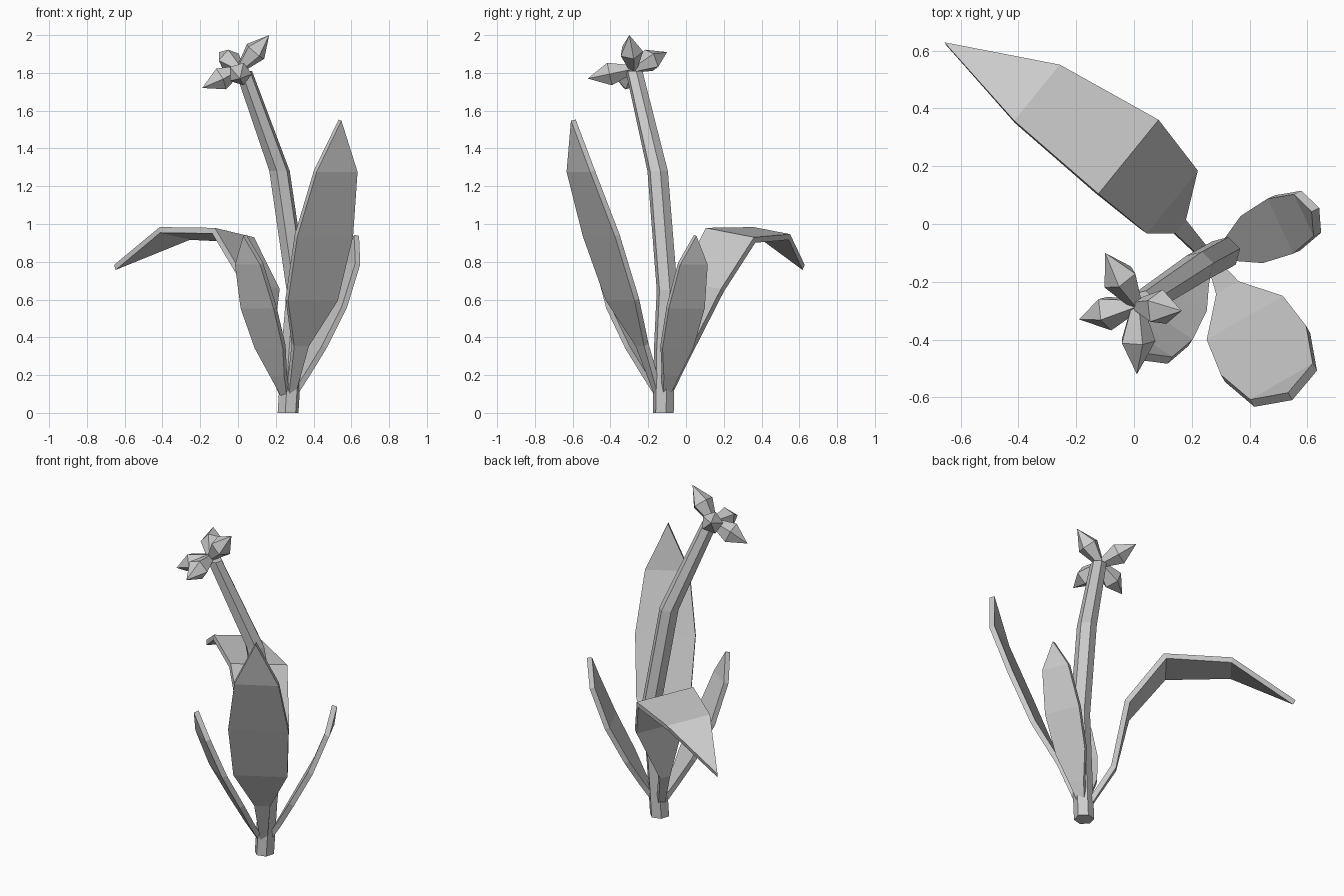
import bpy
import bmesh
from math import cos, sin, radians, pi
from mathutils import Vector

if "Cube" in bpy.data.objects:
    bpy.data.objects.remove(bpy.data.objects["Cube"])

BASE = Vector((0.265, -0.12, 0))
FLOWER = Vector((0.01, -0.28, 1.82))

grey = bpy.data.materials.new("plain_grey")
grey.use_nodes = True
grey.diffuse_color = (0.6, 0.6, 0.6, 1)
grey.node_tree.nodes["Principled BSDF"].inputs["Base Color"].default_value = (0.6, 0.6, 0.6, 1)


def make_object(name, bm):
    bmesh.ops.recalc_face_normals(bm, faces=bm.faces)
    mesh = bpy.data.meshes.new(name)
    bm.to_mesh(mesh)
    bm.free()
    mesh.materials.append(grey)
    obj = bpy.data.objects.new(name, mesh)
    bpy.context.collection.objects.link(obj)
    return obj


def bridge(bm, a, b):
    """Join two closed rings with quads."""
    for i in range(len(a)):
        j = (i + 1) % len(a)
        bm.faces.new((a[i], a[j], b[j], b[i]))


def leaf(name, angle, rows, tip, tilt=0.0):
    """Rows hold distance out, height, half width and sideways sway."""
    out = Vector((cos(radians(angle)), sin(radians(angle)), 0))
    side = Vector((-out.y, out.x, tilt))
    bm = bmesh.new()
    pairs = []
    for r, z, half, sway in rows:
        mid = BASE + out * r + Vector((side.x, side.y, 0)) * sway + Vector((0, 0, z))
        pairs.append((bm.verts.new(mid - side * half), bm.verts.new(mid + side * half)))
    for (a, b), (c, d) in zip(pairs, pairs[1:]):
        bm.faces.new((a, b, d, c))
    point = bm.verts.new(BASE + out * tip[0] + Vector((0, 0, tip[1])))
    bm.faces.new((*pairs[-1], point))
    obj = make_object(name, bm)
    thick = obj.modifiers.new("thickness", "SOLIDIFY")
    thick.thickness = 0.03
    thick.offset = 0
    thick.use_even_offset = True


def bud(name, tip):
    """Five-sided pointed bud growing from the flower centre."""
    axis = Vector(tip) - FLOWER
    turn = axis.to_track_quat("Z", "Y")
    bm = bmesh.new()
    rings = []
    for along, radius in ((0.0, 0.022), (0.52, 0.064)):
        rings.append([bm.verts.new(FLOWER + axis * along + turn @ Vector(
            (radius * cos(k * 2 * pi / 5), radius * sin(k * 2 * pi / 5), 0))) for k in range(5)])
    bm.faces.new(rings[0])
    bridge(bm, *rings)
    point = bm.verts.new(tip)
    for i in range(5):
        bm.faces.new((rings[1][i], rings[1][(i + 1) % 5], point))
    make_object(name, bm)


# Bent six-sided stem
bm = bmesh.new()
rings = []
for x, y, z, radius in ((0.265, -0.12, 0, 0.057), (0.285, -0.115, 0.33, 0.057),
                        (0.312, -0.1, 0.65, 0.057), (0.22, -0.15, 1.28, 0.056),
                        (0.03, -0.275, 1.81, 0.046)):
    rings.append([bm.verts.new((x + radius * cos(k * pi / 3 + 0.26),
                                y + radius * sin(k * pi / 3 + 0.26), z)) for k in range(6)])
for a, b in zip(rings, rings[1:]):
    bridge(bm, a, b)
bm.faces.new(rings[0])
bm.faces.new(rings[-1])
make_object("stem", bm)

# Two small leaves share one outline
small = [(0.03, 0.1, 0.02, 0), (0.09, 0.2, 0.045, 0), (0.17, 0.35, 0.09, 0),
         (0.28, 0.56, 0.105, 0), (0.37, 0.79, 0.08, 0)]
leaf("small_leaf_left", 25, small, (0.40, 0.94))
leaf("small_leaf_front", -124, small, (0.41, 0.94))

# Tall upright leaf
leaf("tall_leaf", -60, [(0.03, 0.1, 0.02, 0), (0.13, 0.36, 0.045, 0), (0.25, 0.6, 0.152, 0),
                        (0.38, 0.94, 0.17, 0), (0.505, 1.28, 0.125, 0)], (0.55, 1.55))

# Long leaf that folds over at the back
leaf("drooping_leaf", 141, [(0.03, 0.1, 0.02, 0), (0.165, 0.32, 0.03, -0.02),
                            (0.24, 0.67, 0.14, -0.068), (0.45, 0.94, 0.165, -0.093),
                            (0.825, 0.95, 0.125, -0.066)], (1.18, 0.77), tilt=0.15)

# Flower head
bud("bud_left", (0.165, -0.3, 2.0))
bud("bud_right", (-0.19, -0.33, 1.72))
bud("bud_front", (0.01, -0.52, 1.77))
bud("bud_back", (-0.1, -0.1, 1.91))
